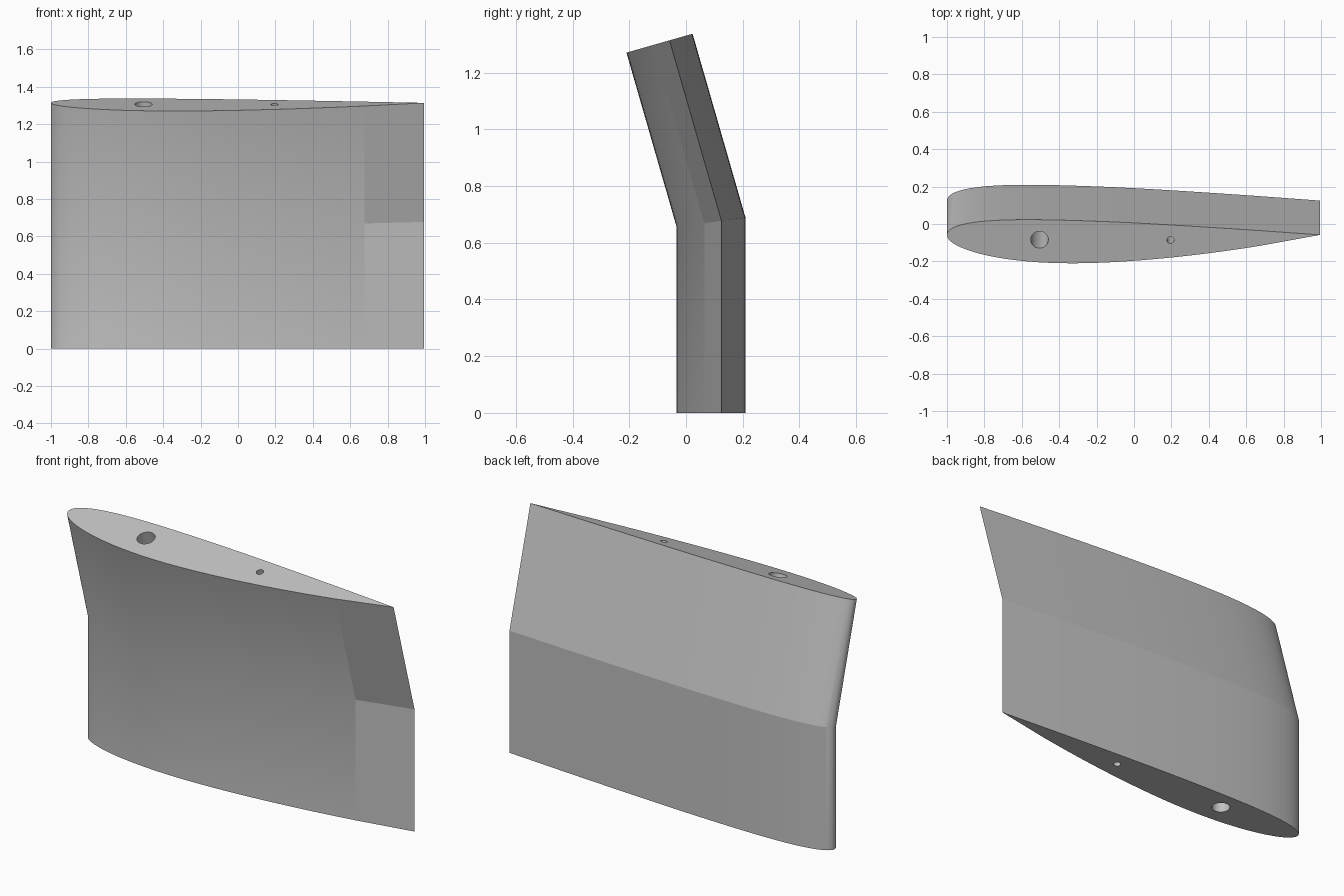
import bpy, bmesh, math

if "Cube" in bpy.data.objects:
    bpy.data.objects.remove(bpy.data.objects["Cube"], do_unlink=True)

CHORD, CHORD_Y = 1.995, 0.125
FRONT_Y, BEND_Z = -0.033, 0.655
TOP_Y, TOP_Z = -0.21, 1.27
TILT = math.radians(16)
PANEL = 0.84      # chord fraction where the flat trailing panel starts
STEPS = 40


def foil_y(t, side):
    """Cambered wing section; side is 1 for the front skin, -1 for the back."""
    thick = 0.6 * (0.2969 * math.sqrt(t) - 0.126 * t - 0.3516 * t**2
                   + 0.2843 * t**3 - 0.1036 * t**4)
    if t < 0.4:
        camber = 0.125 * (0.8 * t - t * t)
    else:
        camber = 0.02 / 0.36 * (0.2 + 0.8 * t - t * t)
    return CHORD_Y - CHORD * (camber + side * thick)


def foil_profile():
    ts = [PANEL * (1 - math.cos(math.pi / 2 * i / STEPS)) for i in range(STEPS + 1)]
    front = [(t * CHORD - 1, foil_y(t, 1)) for t in ts]
    back = [(t * CHORD - 1, foil_y(t, -1)) for t in ts[1:]]
    return front + [(CHORD - 1, CHORD_Y)] + back[::-1]


def circle_profile(x, y, r, n=32):
    return [(x + r * math.cos(2 * math.pi * i / n),
             y + r * math.sin(2 * math.pi * i / n)) for i in range(n)]


def loft(bm, profile):
    """Sweep a profile up through the bend; returns rings and side faces."""
    def base(x, y):
        return x, y, 0

    def bend(x, y):
        return x, y, BEND_Z + (y - FRONT_Y) * math.tan(TILT / 2)

    def top(x, y):
        d = y - FRONT_Y
        return x, TOP_Y + d * math.cos(TILT), TOP_Z + d * math.sin(TILT)

    rings = [[bm.verts.new(f(x, y)) for x, y in profile] for f in (base, bend, top)]
    n = len(profile)
    faces = []
    for low, high in zip(rings, rings[1:]):
        for i in range(n):
            j = (i + 1) % n
            face = bm.faces.new((low[i], low[j], high[j], high[i]))
            face.smooth = True
            faces.append(face)
    return rings, faces


def ring_edges(bm, ring):
    return [bm.edges.get((ring[i], ring[(i + 1) % len(ring)])) for i in range(len(ring))]


bm = bmesh.new()

# Outer skin
skin, skin_faces = loft(bm, foil_profile())
count = len(skin[0])
for row in range(2):
    skin_faces[row * count + STEPS].smooth = False    # flat trailing panel
    bm.edges.get((skin[row][STEPS + 1], skin[row + 1][STEPS + 1])).smooth = False

# Crisp bend on the back skin and across the flat panel
for edge in ring_edges(bm, skin[1])[STEPS:count - 4]:
    edge.smooth = False

# Two spar holes following the bend
holes = [loft(bm, circle_profile(-0.505, 0.098, 0.047))[0],
         loft(bm, circle_profile(0.195, 0.096, 0.019))[0]]

# End caps, pierced by the holes
for level in (0, 2):
    edges = [e for rings in [skin] + holes for e in ring_edges(bm, rings[level])]
    for e in edges:
        e.smooth = False
    bmesh.ops.triangle_fill(bm, edges=edges, use_beauty=True, use_dissolve=False)

bmesh.ops.recalc_face_normals(bm, faces=bm.faces)
mesh = bpy.data.meshes.new("bent_wing_section")
bm.to_mesh(mesh)
bm.free()

wing = bpy.data.objects.new("bent_wing_section", mesh)
bpy.context.collection.objects.link(wing)

# Plain grey
grey = bpy.data.materials.new("plain_grey")
grey.use_nodes = True
colour = (0.53, 0.53, 0.53, 1)
grey.diffuse_color = colour
grey.node_tree.nodes["Principled BSDF"].inputs["Base Color"].default_value = colour
mesh.materials.append(grey)
